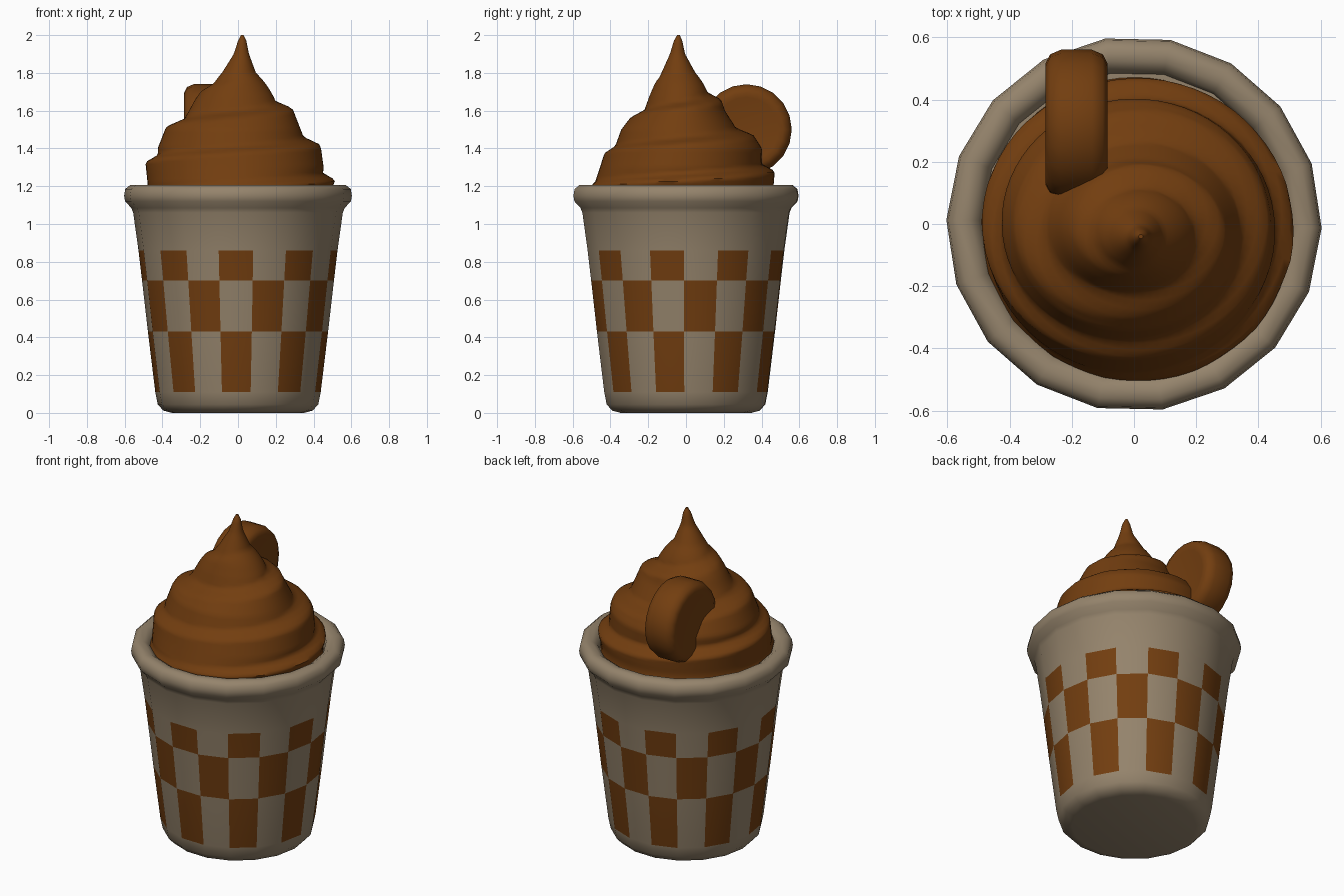
import bpy, bmesh, math

cube = bpy.data.objects.get("Cube")
if cube:
    bpy.data.objects.remove(cube)


def material(name, rgb):
    m = bpy.data.materials.new(name)
    m.use_nodes = True
    m.diffuse_color = (*rgb, 1)
    m.node_tree.nodes["Principled BSDF"].inputs["Base Color"].default_value = (*rgb, 1)
    return m


CREAM = material("warm beige", (0.30, 0.23, 0.15))
BROWN = material("caramel brown", (0.17, 0.048, 0.005))


def finish(name, bm, mats, angle):
    bmesh.ops.recalc_face_normals(bm, faces=bm.faces)
    mesh = bpy.data.meshes.new(name)
    bm.to_mesh(mesh)
    bm.free()
    for m in mats:
        mesh.materials.append(m)
    ob = bpy.data.objects.new(name, mesh)
    bpy.context.collection.objects.link(ob)
    bpy.ops.object.select_all(action="DESELECT")
    ob.select_set(True)
    bpy.context.view_layer.objects.active = ob
    bpy.ops.object.shade_smooth_by_angle(angle=math.radians(angle))
    return ob


def loft(bm, rings, rule=None):
    """Skin a stack of closed rings; rule(row, column) gives the material index."""
    loops = [[bm.verts.new(p) for p in ring] for ring in rings]
    n = len(loops[0])
    for row, (a, b) in enumerate(zip(loops, loops[1:])):
        for i in range(n):
            j = (i + 1) % n
            f = bm.faces.new((a[i], a[j], b[j], b[i]))
            if rule:
                f.material_index = rule(row, i)
    bm.faces.new(loops[0])
    bm.faces.new(loops[-1])


# Cup: 18-sided lathe with three rows of alternating checks
SIDES = 18
START = math.radians(-101.2)
CUP = [(0.35, 0), (0.395, 0.012), (0.425, 0.045), (0.438, 0.11), (0.477, 0.43),
       (0.508, 0.70), (0.527, 0.86), (0.555, 1.06), (0.565, 1.085), (0.598, 1.12),
       (0.603, 1.15), (0.597, 1.185), (0.57, 1.207), (0.53, 1.205), (0.50, 1.185), (0.49, 1.15)]
FIRST_ROW = 3


def check(row, col):
    k = row - FIRST_ROW
    return int(0 <= k < 3 and (col + k) % 2 == 0)


bm = bmesh.new()
loft(bm, [[(r * math.cos(START + math.tau * i / SIDES),
            r * math.sin(START + math.tau * i / SIDES), z) for i in range(SIDES)]
          for r, z in CUP], check)
finish("cup", bm, [CREAM, BROWN], 50)

# Swirled topping: height, centre x, centre y, radius x, radius y
SWIRL = [(1.15, 0, -.01, .49, .485), (1.22, 0, -.02, .49, .48), (1.3, 0, -.01, .47, .445),
         (1.4, -.01, 0, .43, .40), (1.5, -.01, -.02, .355, .32), (1.6, 0, -.02, .27, .22),
         (1.7, 0, -.025, .18, .155), (1.8, .005, -.04, .09, .09),
         (1.9, .018, -.045, .04, .04), (1.97, .022, -.042, .022, .022), (2.0, .022, -.04, .007, .007)]
PITCH, LEDGE = 0.19, 1.65


def section(z):
    for a, b in zip(SWIRL, SWIRL[1:]):
        if z <= b[0]:
            break
    t = (z - a[0]) / (b[0] - a[0])
    return [p + (q - p) * t for p, q in zip(a[1:], b[1:])]


def fold(z, ang):
    """Spiral ledge: swells upward, then steps back in sharply."""
    phase = ((z - LEDGE) / PITCH - ang / math.tau) % 1
    saw = phase / 0.8 if phase < 0.8 else (1 - phase) / 0.2
    fade = min(1, max(0, (1.80 - z) / 0.15)) * min(1, (z - 1.13) / 0.1)
    return (saw - 0.5) * 0.055 * fade * (1 - 0.35 * max(0, -math.sin(ang)))


STEPS, AROUND = 56, 64
rings = []
for s in range(STEPS + 1):
    z = 1.15 + 0.85 * s / STEPS
    cx, cy, rx, ry = section(z)
    ring = []
    for i in range(AROUND):
        ang = math.tau * i / AROUND
        d = fold(z, ang)
        ring.append((cx + (rx + d) * math.cos(ang), cy + (ry + d) * math.sin(ang), z))
    rings.append(ring)
bm = bmesh.new()
loft(bm, rings)
finish("swirl_topping", bm, [BROWN], 60)

# Round biscuit standing in the back of the topping
bm = bmesh.new()
PROFILE = [(-.28, .17), (-.285, .195), (-.27, .225), (-.235, .24),
           (-.135, .24), (-.10, .225), (-.085, .195), (-.09, .17)]
loft(bm, [[(x, 0.32 + r * math.cos(math.tau * i / 20), 1.50 + r * math.sin(math.tau * i / 20))
           for i in range(20)] for x, r in PROFILE])
finish("biscuit", bm, [BROWN], 60)
